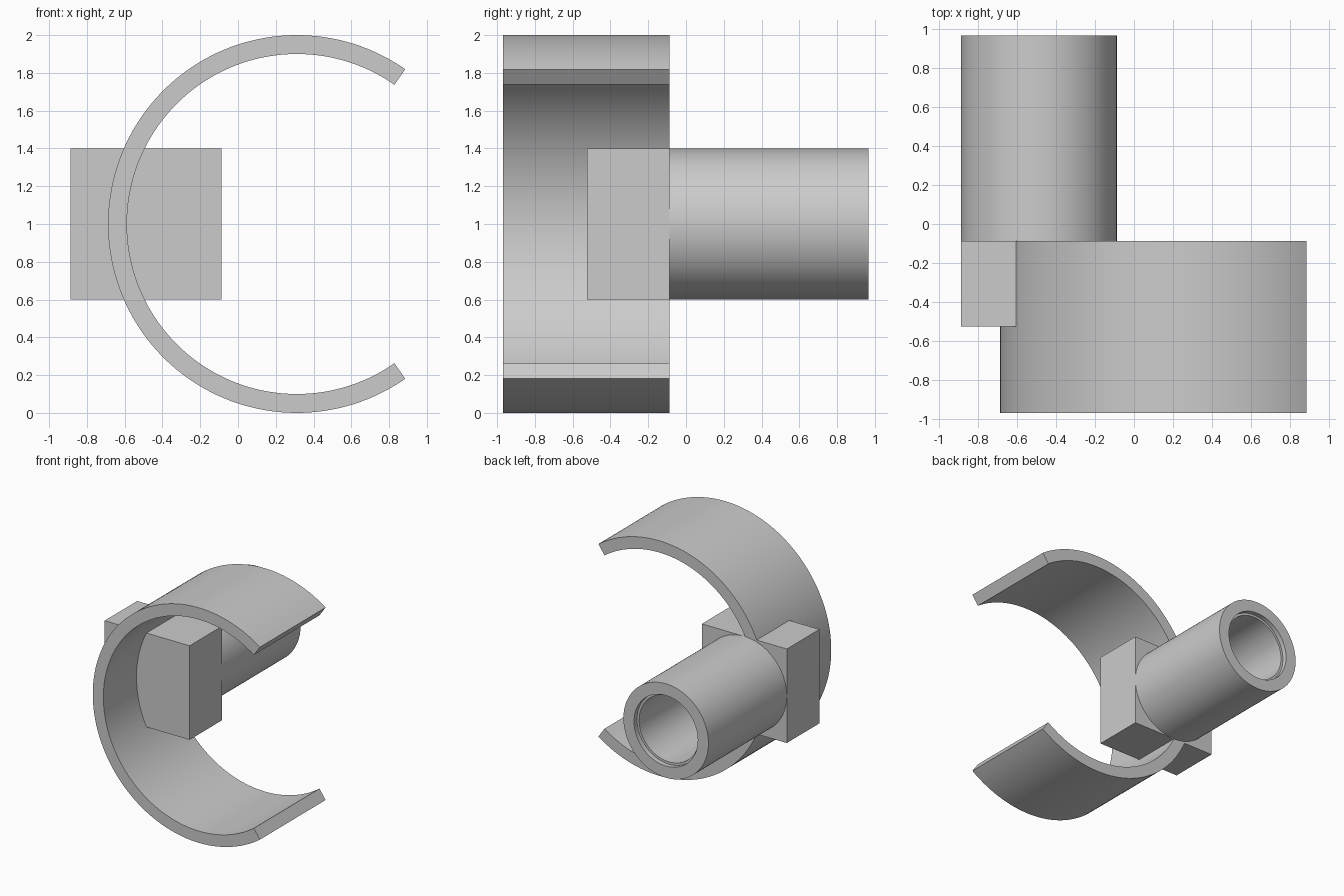
import bpy, bmesh
from math import radians, pi, cos, sin
from mathutils import Vector

cube = bpy.data.objects.get("Cube")
if cube:
    bpy.data.objects.remove(cube, do_unlink=True)

grey = bpy.data.materials.new("light grey")
grey.use_nodes = True
colour = (0.6, 0.6, 0.6, 1)
grey.diffuse_color = colour
grey.node_tree.nodes["Principled BSDF"].inputs["Base Color"].default_value = colour


def sweep(name, profile, x, z, start, end, steps):
    """Turn a closed (radius, y) profile about the y axis through (x, z)."""
    full = abs(end - start - 2 * pi) < 1e-6
    bm = bmesh.new()
    rings = []
    for i in range(steps if full else steps + 1):
        a = start + (end - start) * i / steps
        rings.append([bm.verts.new((x + r * cos(a), y, z + r * sin(a))) for r, y in profile])
    pairs = list(zip(rings, rings[1:]))
    if full:
        pairs.append((rings[-1], rings[0]))
    else:
        bm.faces.new(rings[0])
        bm.faces.new(rings[-1])
    n = len(profile)
    for a, b in pairs:
        for j in range(n):
            k = (j + 1) % n
            bm.faces.new((a[j], a[k], b[k], b[j]))
    bmesh.ops.recalc_face_normals(bm, faces=bm.faces)
    return finish(name, bm)


def finish(name, bm):
    mesh = bpy.data.meshes.new(name)
    bm.to_mesh(mesh)
    bm.free()
    mesh.materials.append(grey)
    obj = bpy.data.objects.new(name, mesh)
    bpy.context.collection.objects.link(obj)
    bpy.ops.object.select_all(action="DESELECT")
    obj.select_set(True)
    bpy.context.view_layer.objects.active = obj
    bpy.ops.object.shade_smooth_by_angle(angle=radians(30))
    return obj


front, joint, back = -0.97, -0.087, 0.967

# Open clip band, with its gap facing +x
sweep("clip_band", [(0.9, front), (1, front), (1, joint), (0.9, joint)],
      0.312, 1, radians(55), radians(305), 100)

# Square block joining band and socket
bm = bmesh.new()
bmesh.ops.create_cube(bm, size=1)
bmesh.ops.scale(bm, vec=Vector((0.8, 0.438, 0.8)), verts=bm.verts)
bmesh.ops.translate(bm, vec=Vector((-0.488, -0.306, 1)), verts=bm.verts)
finish("mount_block", bm)

# Hollow socket with a small step inside its mouth
sweep("socket_tube",
      [(0.4, joint), (0.4, back), (0.3, back), (0.3, back - 0.04),
       (0.28, back - 0.04), (0.28, joint)],
      -0.488, 1, 0, 2 * pi, 96)
